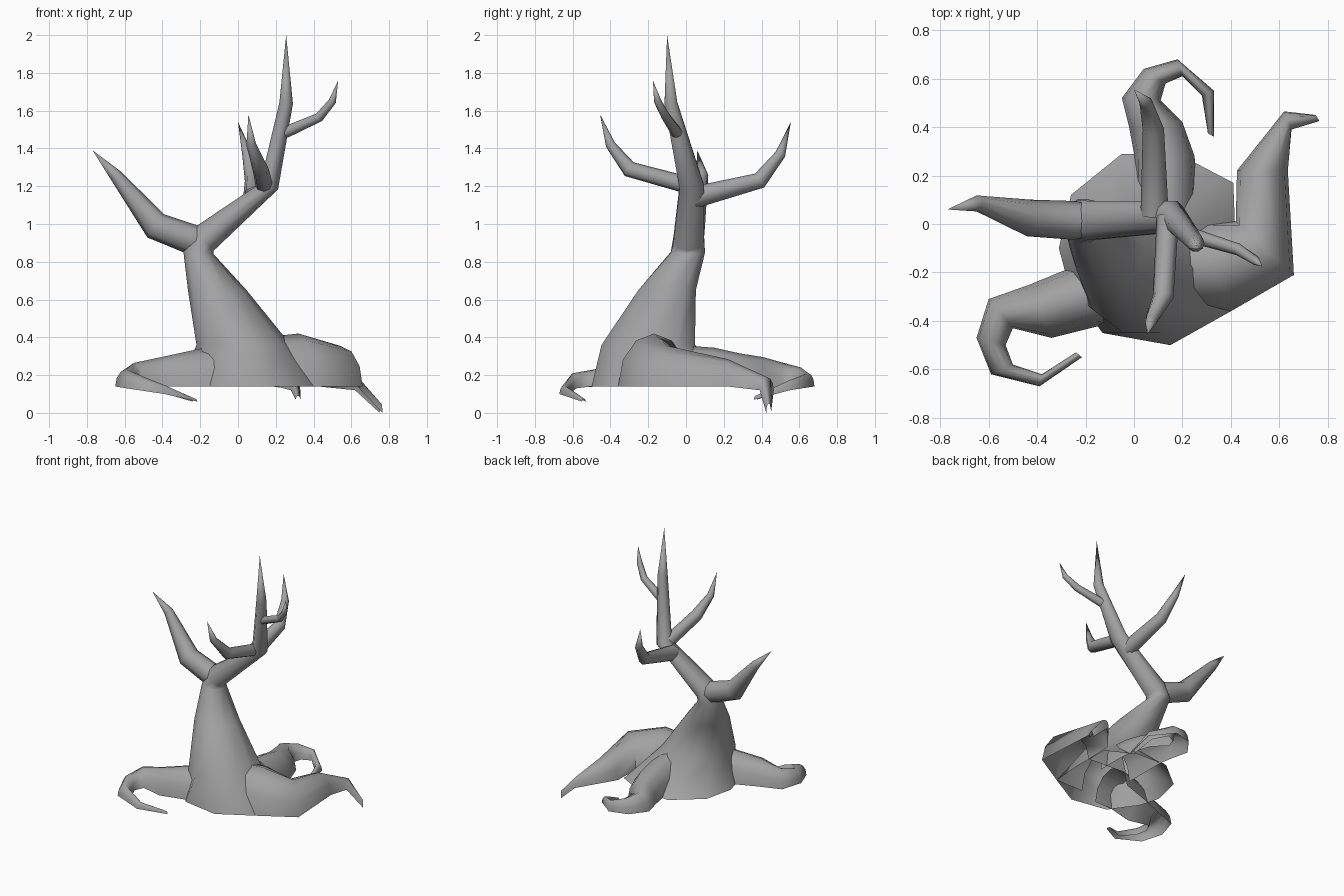
import bpy, bmesh, math
from mathutils import Vector

if "Cube" in bpy.data.objects:
    bpy.data.objects.remove(bpy.data.objects["Cube"])

bark = bpy.data.materials.new("bark")
bark.diffuse_color = (.36, .36, .36, 1)
bark.use_nodes = True
bark.node_tree.nodes["Principled BSDF"].inputs["Base Color"].default_value = bark.diffuse_color


def loft(name, rings, closed, sharp=85):
    """Skin a list of point rings; tips of zero radius merge to a point."""
    bm = bmesh.new()
    rows = [[bm.verts.new(p) for p in ring] for ring in rings]
    n = len(rows[0])
    for a, b in zip(rows, rows[1:]):
        for i in range(n if closed else n - 1):
            j = (i + 1) % n
            bm.faces.new((a[i], a[j], b[j], b[i]))
    bmesh.ops.remove_doubles(bm, verts=bm.verts, dist=0.0005)
    bmesh.ops.recalc_face_normals(bm, faces=bm.faces)
    if not closed and sum(f.normal.z * f.calc_area() for f in bm.faces) < 0:
        bmesh.ops.reverse_faces(bm, faces=bm.faces)
    me = bpy.data.meshes.new(name)
    bm.to_mesh(me)
    bm.free()
    me.materials.append(bark)
    ob = bpy.data.objects.new(name, me)
    bpy.context.collection.objects.link(ob)
    bpy.ops.object.select_all(action='DESELECT')
    ob.select_set(True)
    bpy.context.view_layer.objects.active = ob
    bpy.ops.object.shade_smooth_by_angle(angle=math.radians(sharp))
    return ob


def circle(c, t, ref, rx, ry, n):
    u = (ref - t * ref.dot(t)).normalized()
    v = t.cross(u)
    return [c + u * rx * math.cos(2 * math.pi * i / n) + v * ry * math.sin(2 * math.pi * i / n)
            for i in range(n)]


def branch(name, path, n=8):
    """Tapered limb: path of (x, y, z, radius)."""
    pts = [Vector(p[:3]) for p in path]
    d = (pts[-1] - pts[0]).normalized()
    ref = Vector((1, 0, 0)) if abs(d.x) < 0.6 else Vector((0, 1, 0))
    rings = []
    for i, p in enumerate(path):
        t = Vector()
        if i > 0:
            t += (pts[i] - pts[i - 1]).normalized()
        if i < len(pts) - 1:
            t += (pts[i + 1] - pts[i]).normalized()
        rings.append(circle(pts[i], t.normalized(), ref, p[3], p[3], n))
    return loft(name, rings, True)


def root(name, sections, n=6):
    """Arched shell, open below: (edge a xy, edge b xy, base z, top z)."""
    rings = []
    for a, b, z0, z1 in sections:
        a, b = Vector(a), Vector(b)
        ring = []
        for i in range(n + 1):
            th = math.pi * i / n
            p = (a + b) / 2 + (a - b) / 2 * math.cos(th)
            ring.append((p.x, p.y, z0 + (z1 - z0) * math.sin(th)))
        rings.append(ring)
    return loft(name, rings, False)


# Trunk: irregular flared foot, then elliptical rings up to the pointed top
foot = [(.42, -.1), (.41, .17), (.2, .28), (-.05, .29), (-.26, .12),
        (-.31, -.1), (-.27, -.25), (-.13, -.45), (.15, -.5), (.4, -.36)]
trunk = [[(x, y, .14) for x, y in foot]]
for x, y, z, rx, ry, tx, ty in [
        (.03, -.20, .36, .25, .26, 0, 0),
        (-.11, -.10, .65, .155, .16, 0, 0),
        (-.21, .01, .85, .08, .095, .1, 0),
        (-.18, .015, .92, .08, .085, 1.2, 0),
        (.165, .03, 1.2, .05, .068, .35, -.1),
        (.255, -.08, 1.64, .036, .036, .1, -.15),
        (.255, -.10, 2.0, 0, 0, 0, 0)]:
    trunk.append(circle(Vector((x, y, z)), Vector((tx, ty, 1)).normalized(),
                        Vector((1, 0, 0)), rx, ry, 10))
loft("trunk", trunk, True)

# Branches
branch("left_branch", [(-.19, .015, .91, .07), (-.25, .015, .92, .08), (-.435, .025, .99, .076),
                       (-.65, .085, 1.26, .033), (-.77, .06, 1.39, 0)])
branch("front_branch", [(.14, .03, 1.2, .046), (.12, -.30, 1.29, .043),
                        (.07, -.40, 1.42, .026), (.055, -.455, 1.58, 0)])
branch("back_branch", [(.085, .04, 1.14, .058), (.08, .39, 1.23, .044),
                       (.05, .50, 1.37, .028), (0, .555, 1.54, 0)])
branch("right_twig", [(.25, -.05, 1.485, .031), (.43, -.105, 1.565, .025),
                      (.50, -.15, 1.65, .02), (.53, -.175, 1.76, 0)])

# Roots
root("left_root", [((-.02, -.10), (0, -.42), .14, .34), ((-.26, -.18), (-.14, -.42), .14, .34),
                   ((-.43, -.25), (-.34, -.47), .14, .30), ((-.60, -.31), (-.50, -.43), .14, .265),
                   ((-.65, -.47), (-.53, -.50), .14, .23), ((-.59, -.62), (-.50, -.58), .13, .21),
                   ((-.39, -.67), (-.38, -.62), .10, .145), ((-.215, -.55), (-.24, -.53), .06, .075)])
root("right_root", [((.17, -.36), (.10, .03), .14, .40), ((.40, -.36), (.24, .02), .14, .42),
                    ((.66, -.21), (.42, .01), .14, .355), ((.635, .22), (.425, .22), .14, .285),
                    ((.65, .39), (.62, .465), .12, .19), ((.765, .425), (.75, .45), .0, .05)])
root("back_root", [((0, -.05), (.26, -.05), .14, .36), ((0, .15), (.26, .15), .14, .345),
                   ((0, .29), (.25, .28), .14, .315), ((-.02, .40), (.20, .42), .14, .295),
                   ((-.05, .52), (.11, .51), .14, .265), ((.04, .64), (.13, .58), .14, .24),
                   ((.18, .68), (.20, .61), .14, .21), ((.33, .55), (.28, .53), .12, .17),
                   ((.33, .36), (.305, .375), .07, .09)])
